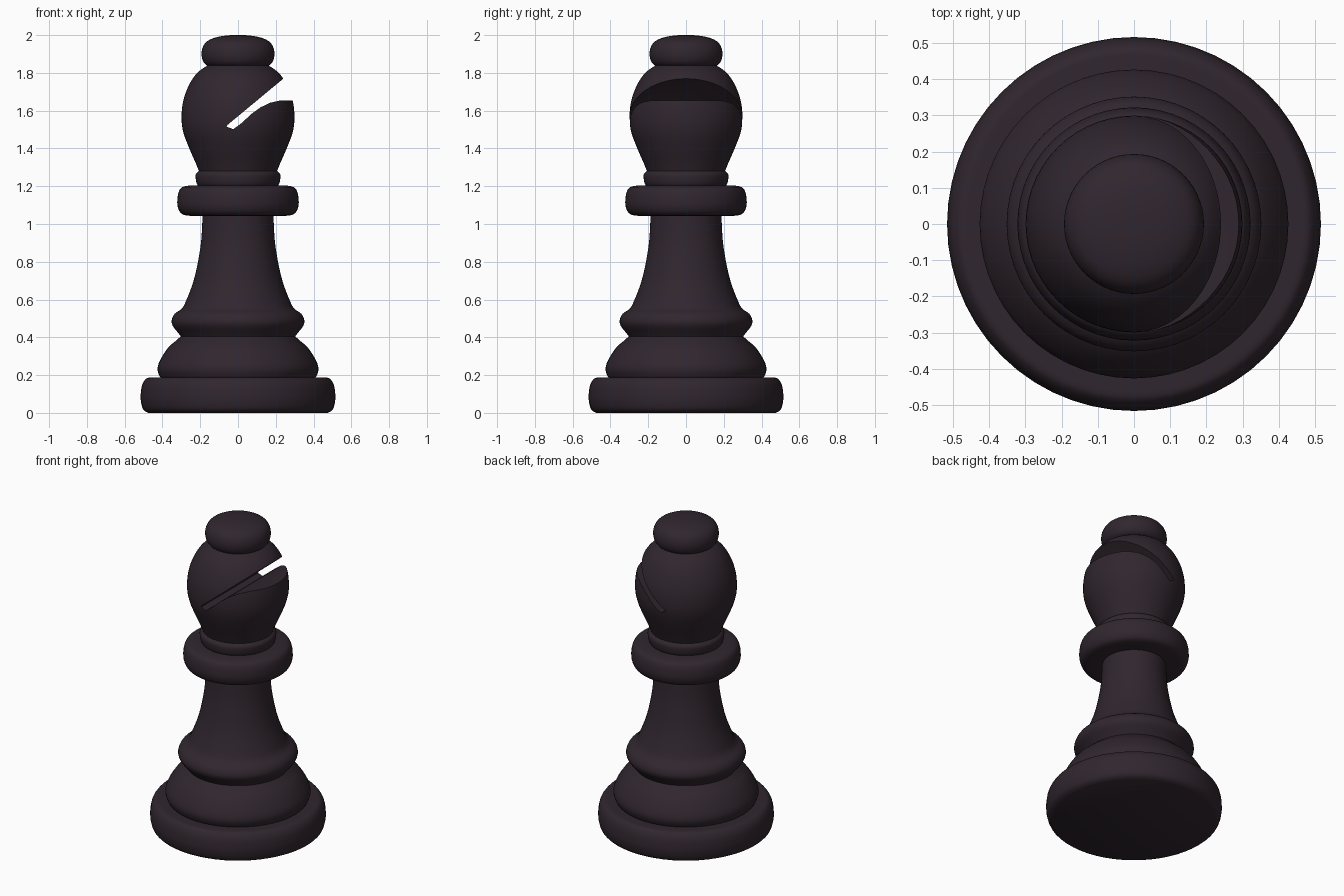
import bpy, bmesh, math
from mathutils import Vector

if "Cube" in bpy.data.objects:
    bpy.data.objects.remove(bpy.data.objects["Cube"])

SEGMENTS = 56
dark = bpy.data.materials.new("dark plum wood")
dark.diffuse_color = (0.030, 0.0195, 0.028, 1)
dark.use_nodes = True
dark.node_tree.nodes["Principled BSDF"].inputs["Base Color"].default_value = dark.diffuse_color


def smooth_profile(pts, steps=3):
    """Catmull-Rom curve through the (radius, height) points."""
    p = [Vector(q) for q in pts]
    p = [p[0]] + p + [p[-1]]
    out = []
    for a, b, c, d in zip(p, p[1:], p[2:], p[3:]):
        for s in range(steps):
            t = s / steps
            q = 0.5 * (2 * b + (c - a) * t + (2 * a - 5 * b + 4 * c - d) * t**2
                       + (3 * b - a - 3 * c + d) * t**3)
            out.append((max(q.x, 0.001), q.y))
    return out + [tuple(p[-1])]


def finish(name, bm):
    bmesh.ops.recalc_face_normals(bm, faces=bm.faces)
    me = bpy.data.meshes.new(name)
    bm.to_mesh(me)
    bm.free()
    ob = bpy.data.objects.new(name, me)
    bpy.context.collection.objects.link(ob)
    me.materials.append(dark)
    return ob


def activate(ob):
    bpy.ops.object.select_all(action='DESELECT')
    ob.select_set(True)
    bpy.context.view_layer.objects.active = ob


def lathe(name, pts):
    """Closed turned part with flat caps."""
    bm = bmesh.new()
    rings = []
    for r, z in smooth_profile(pts):
        rings.append([bm.verts.new((r * math.cos(2 * math.pi * i / SEGMENTS),
                                    r * math.sin(2 * math.pi * i / SEGMENTS), z))
                      for i in range(SEGMENTS)])
    for a, b in zip(rings, rings[1:]):
        for i in range(SEGMENTS):
            j = (i + 1) % SEGMENTS
            bm.faces.new((a[i], a[j], b[j], b[i]))
    bm.faces.new(rings[0][::-1])
    bm.faces.new(rings[-1])
    return finish(name, bm)


# Turned parts from the bottom up
parts = [
    lathe("base", [(0.475, 0), (0.502, 0.018), (0.514, 0.06), (0.515, 0.10),
                   (0.507, 0.15), (0.485, 0.182), (0.46, 0.187)]),
    lathe("lower_bulge", [(0.405, 0.18), (0.418, 0.2), (0.426, 0.235), (0.412, 0.28),
                          (0.37, 0.345), (0.325, 0.385), (0.303, 0.405)]),
    lathe("stem", [(0.303, 0.405), (0.318, 0.425), (0.345, 0.46), (0.351, 0.49),
                   (0.335, 0.525), (0.295, 0.555), (0.268, 0.61), (0.235, 0.70),
                   (0.21, 0.81), (0.194, 0.92), (0.187, 1.06)]),
    lathe("collar", [(0.25, 1.043), (0.285, 1.048), (0.307, 1.063), (0.32, 1.095),
                     (0.321, 1.13), (0.314, 1.17), (0.295, 1.195), (0.25, 1.205)]),
    lathe("neck_ring", [(0.21, 1.20), (0.219, 1.215), (0.224, 1.24), (0.223, 1.265),
                        (0.205, 1.282)]),
    lathe("finial", [(0.13, 1.83), (0.165, 1.84), (0.185, 1.862), (0.193, 1.90),
                     (0.185, 1.94), (0.16, 1.97), (0.11, 1.99), (0.05, 1.999), (0.001, 2.0)]),
]
head = lathe("head", [(0.205, 1.275), (0.225, 1.325), (0.258, 1.40), (0.288, 1.48),
                      (0.299, 1.55), (0.294, 1.63), (0.275, 1.70), (0.243, 1.765),
                      (0.205, 1.81), (0.16, 1.84)])

# Slanted notch cut through the head, with a curved lower lip
outline = [(-0.06, 1.515), (-0.025, 1.502), (0.02, 1.535), (0.07, 1.582), (0.12, 1.618),
           (0.17, 1.642), (0.225, 1.654), (0.5, 1.656), (0.5, 1.985), (-0.055, 1.525)]
bm = bmesh.new()
face = bm.faces.new([bm.verts.new((x, -0.5, z)) for x, z in outline])
ext = bmesh.ops.extrude_face_region(bm, geom=[face])
bmesh.ops.translate(bm, vec=(0, 1, 0),
                    verts=[g for g in ext["geom"] if isinstance(g, bmesh.types.BMVert)])
cutter = finish("notch_cutter", bm)
cutter.hide_render = True

cut = head.modifiers.new("notch", 'BOOLEAN')
cut.operation = 'DIFFERENCE'
cut.solver = 'EXACT'
cut.object = cutter
activate(head)
bpy.ops.object.modifier_apply(modifier=cut.name)
bpy.data.objects.remove(cutter)

# Smooth shading with crisp edges
for ob in parts + [head]:
    activate(ob)
    bpy.ops.object.shade_smooth_by_angle(angle=math.radians(35))
